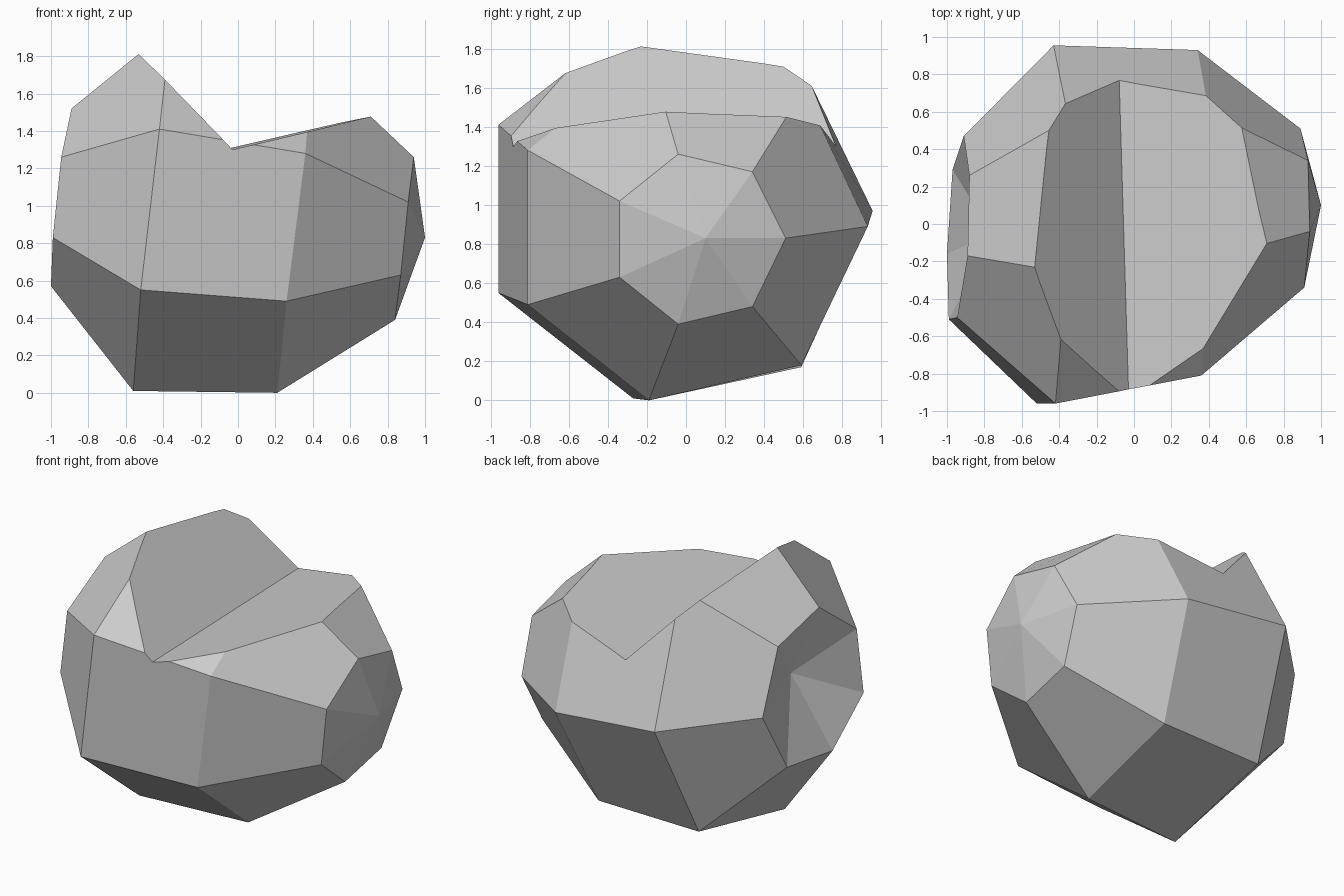
import bpy, bmesh

old = bpy.data.objects.get("Cube")
if old:
    bpy.data.objects.remove(old, do_unlink=True)

# Stone colour
stone = bpy.data.materials.new("stone_grey")
stone.use_nodes = True
grey = (0.6, 0.6, 0.6, 1)
stone.diffuse_color = grey
stone.node_tree.nodes["Principled BSDF"].inputs["Base Color"].default_value = grey


def mesh_object(name, bm):
    bmesh.ops.recalc_face_normals(bm, faces=bm.faces)
    mesh = bpy.data.meshes.new(name)
    bm.to_mesh(mesh)
    bm.free()
    mesh.materials.append(stone)
    obj = bpy.data.objects.new(name, mesh)
    bpy.context.collection.objects.link(obj)
    return obj


def skin(name, rings, caps):
    """Bridge matching rings in order; each end is a fan to a point, or a flat cap."""
    bm = bmesh.new()
    loops = [[bm.verts.new(p) for p in ring] for ring in rings]
    n = len(loops[0])
    for lower, upper in zip(loops, loops[1:]):
        for i in range(n):
            j = (i + 1) % n
            bm.faces.new((lower[i], lower[j], upper[j], upper[i]))
    for loop, cap in zip((loops[0], loops[-1]), caps):
        if cap is None:
            bm.faces.new(loop)
        else:
            tip = bm.verts.new(cap)
            for i in range(n):
                bm.faces.new((loop[i], loop[(i + 1) % n], tip))
    return mesh_object(name, bm)


# Boulder body: seven-sided rings from the raised left tip to the dented right end
outer_left = [(.91, -.34, 1.02), (.87, -.34, .63), (.84, -.04, .39), (.85, .34, .48),
              (.89, .51, .83), (.93, .34, 1.17), (.94, -.04, 1.26)]
inner_left = [(.36, -.81, 1.28), (.26, -.81, .49), (.21, -.19, 0), (.25, .59, .18),
              (.34, .93, .89), (.40, .60, 1.59), (.40, -.19, 1.77)]
inner_right = [(-.42, -.96, 1.41), (-.52, -.96, .55), (-.56, -.27, .01), (-.51, .59, .17),
               (-.43, .955, .97), (-.35, .56, 1.78), (-.36, -.26, 1.95)]
outer_right = [(-.945, -.50, 1.26), (-.99, -.51, .83), (-1, -.16, .57), (-.97, .29, .62),
               (-.91, .47, 1.01), (-.88, .26, 1.41), (-.89, -.17, 1.52)]
boulder = skin("boulder", [outer_left, inner_left, inner_right, outer_right],
               [(1, .1, .83), (-.76, -.05, 1.08)])

# V-shaped cleft: a wedge running front to back across the top
GROOVE_Z, REACH = 1.30, 1.4


def wedge_section(y):
    x = -.056 - .03 * y
    return [(x, y, GROOVE_Z), (x + REACH, y, GROOVE_Z + .232 * REACH),
            (x - REACH, y, GROOVE_Z + 1.06 * REACH)]


cutter = skin("cleft_cutter", [wedge_section(-1.2), wedge_section(1.2)], [None, None])
cutter.hide_render = True

cleft = boulder.modifiers.new("cleft", 'BOOLEAN')
cleft.operation = 'DIFFERENCE'
cleft.solver = 'EXACT'
cleft.object = cutter
bpy.context.view_layer.objects.active = boulder
bpy.ops.object.modifier_apply(modifier=cleft.name)
bpy.data.objects.remove(cutter, do_unlink=True)
